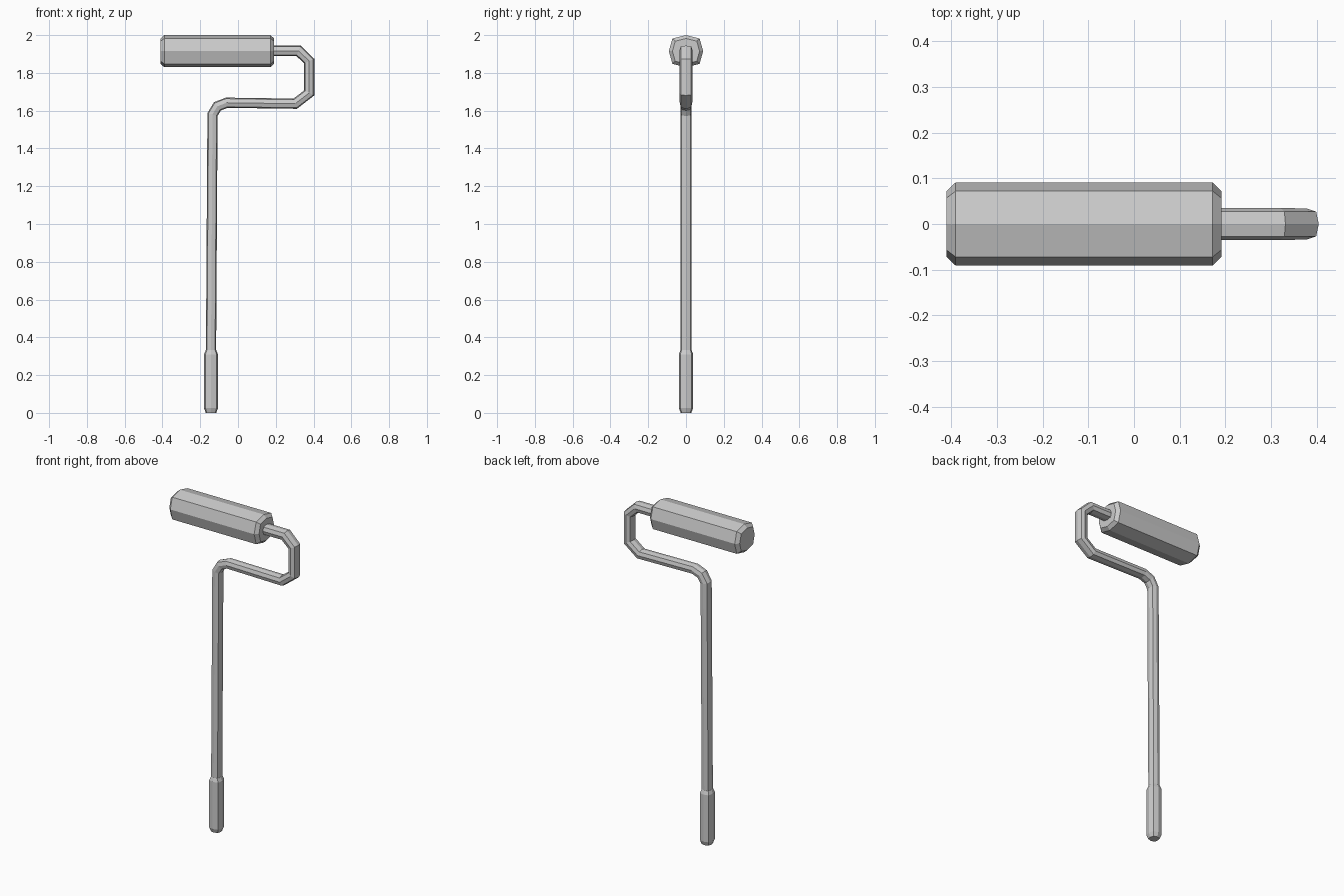
import bpy, bmesh
from mathutils import Vector

if "Cube" in bpy.data.objects:
    bpy.data.objects.remove(bpy.data.objects["Cube"])

# Slightly squared eight-sided cross-section (in-plane, y)
D = 0.79
SECTION = [(1, 0), (D, D), (0, 1), (-D, D), (-1, 0), (-D, -D), (0, -1), (D, -D)]


def tube(name, stations):
    """Loft the section along (x, z, in-plane half width, y half width), mitred at bends."""
    bm = bmesh.new()
    pts = [Vector((s[0], s[1])) for s in stations]
    rings = []
    for i, (x, z, u, v) in enumerate(stations):
        a = (pts[i] - pts[i - 1]).normalized() if i else None
        b = (pts[i + 1] - pts[i]).normalized() if i < len(pts) - 1 else None
        a, b = a or b, b or a
        t = (a + b).normalized()
        miter = 1 / t.dot(a)
        n = Vector((-t.y, t.x)) * u * miter
        rings.append([bm.verts.new((x + n.x * p, q * v, z + n.y * p)) for p, q in SECTION])
    for r, s in zip(rings, rings[1:]):
        for k in range(8):
            j = (k + 1) % 8
            bm.faces.new((r[k], r[j], s[j], s[k]))
    bm.faces.new(rings[0])
    bm.faces.new(rings[-1])
    bmesh.ops.recalc_face_normals(bm, faces=bm.faces)
    mesh = bpy.data.meshes.new(name)
    bm.to_mesh(mesh)
    bm.free()
    obj = bpy.data.objects.new(name, mesh)
    bpy.context.collection.objects.link(obj)
    return obj


# Hand grip at the foot of the pole
GX = -0.143
tube("grip", [(GX, 0, 0.028, 0.028), (GX, 0.025, 0.037, 0.038),
              (GX, 0.31, 0.037, 0.038), (GX, 0.332, 0.028, 0.030)])

# Pole and bent wire frame in one run
U = 0.027
tube("pole_and_frame", [(GX, 0.30, U, 0.029), (-0.135, 1.58, U, 0.029),
                        (-0.109, 1.623, U, 0.030), (-0.06, 1.642, U, 0.031),
                        (0.303, 1.637, U, 0.033), (0.377, 1.694, U, 0.034),
                        (0.377, 1.863, U, 0.034), (0.320, 1.917, U + 0.001, 0.035),
                        (0.18, 1.917, U + 0.001, 0.035)])

# Paint roller with chamfered ends
RU, RV, RZ, C = 0.085, 0.091, 1.915, 0.79
tube("roller", [(-0.41, RZ, RU * C, RV * C), (-0.39, RZ, RU, RV),
                (0.172, RZ, RU, RV), (0.191, RZ, RU * C, RV * C)])
